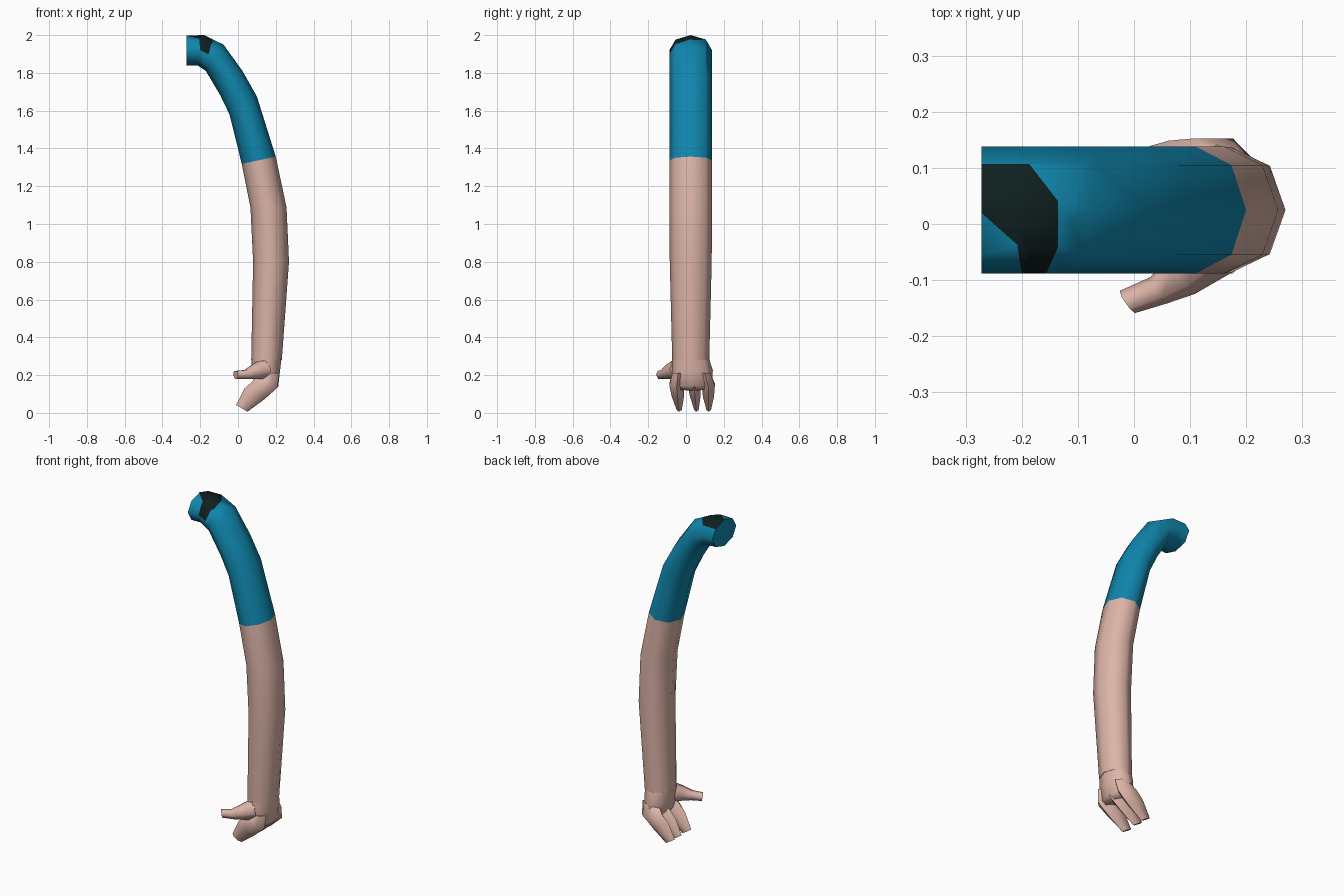
import bpy, bmesh, math
from mathutils import Vector

if "Cube" in bpy.data.objects:
    bpy.data.objects.remove(bpy.data.objects["Cube"])


def material(name, rgb):
    m = bpy.data.materials.new(name)
    m.diffuse_color = (*rgb, 1)
    m.use_nodes = True
    m.node_tree.nodes["Principled BSDF"].inputs["Base Color"].default_value = m.diffuse_color
    return m


SKIN = material("skin", (0.72, 0.46, 0.39))
TEAL = material("teal", (0.005, 0.24, 0.42))
DARK = material("near_black", (0.005, 0.014, 0.014))


def ring(outer, inner, yc, ry, sides=8):
    """Ellipse spanning two (x, z) points, with half width ry along y."""
    o, i = Vector((outer[0], yc, outer[1])), Vector((inner[0], yc, inner[1]))
    c, h, w = (o + i) / 2, (o - i) / 2, Vector((0, ry, 0))
    return [c + h * math.cos(a) + w * math.sin(a)
            for a in (math.tau * k / sides for k in range(sides))]


def loft(name, rings, mats, paint=None):
    """Skin a list of rings, cap both ends, and shade smooth."""
    bm = bmesh.new()
    loops = [[bm.verts.new(p) for p in r] for r in rings]
    n = len(loops[0])
    for a, b in zip(loops, loops[1:]):
        for k in range(n):
            bm.faces.new((a[k], a[(k + 1) % n], b[(k + 1) % n], b[k]))
    bm.faces.new(loops[0])
    bm.faces.new(loops[-1])
    bmesh.ops.recalc_face_normals(bm, faces=bm.faces)
    if paint:
        paint(bm)
    me = bpy.data.meshes.new(name)
    bm.to_mesh(me)
    bm.free()
    for m in mats:
        me.materials.append(m)
    ob = bpy.data.objects.new(name, me)
    bpy.context.collection.objects.link(ob)
    bpy.ops.object.select_all(action='DESELECT')
    ob.select_set(True)
    bpy.context.view_layer.objects.active = ob
    bpy.ops.object.shade_smooth_by_angle(angle=math.radians(62))
    return ob


# dark shoulder patch: cut by vertical planes given as two (x, y) points each
RIGHT = [((-.19, .11), (-.135, .04)), ((-.135, .04), (-.135, -.04)), ((-.135, -.04), (-.157, -.09))]
LEFT = [((-.27, .018), (-.208, -.037)), ((-.208, -.037), (-.20, -.088))]
BACK = [((-.27, .107), (-.19, .107))]


def side(line, p):
    (x1, y1), (x2, y2) = line
    return (x2 - x1) * (p.y - y1) - (y2 - y1) * (p.x - x1)


def paint_patch(bm):
    def top_faces():
        return [f for f in bm.faces if f.normal.z > 0.15 and f.calc_center_median().x < -0.04]
    for (x1, y1), (x2, y2) in RIGHT + LEFT + BACK:
        fs = top_faces()
        geom = list({g for f in fs for g in (*f.verts, *f.edges)}) + fs
        bmesh.ops.bisect_plane(bm, geom=geom, dist=1e-4, plane_co=(x1, y1, 0),
                               plane_no=(y2 - y1, x1 - x2, 0))
        bm.normal_update()
    for f in top_faces():
        c = f.calc_center_median()
        if (all(side(l, c) < 0 for l in RIGHT) and any(side(l, c) > 0 for l in LEFT)
                and side(BACK[0], c) < 0):
            f.material_index = 1


# sleeve, from the shoulder to the cuff
sleeve = [((-.272, 1.998), (-.272, 1.84)), ((-.18, 2.0), (-.215, 1.84)),
          ((-.077, 1.95), (-.17, 1.81)), ((.024, 1.81), (-.093, 1.68)),
          ((.10, 1.675), (-.045, 1.58)), ((.20, 1.357), (.02, 1.318))]
loft("sleeve", [ring(o, i, .025, .113) for o, i in sleeve], [TEAL, DARK], paint_patch)

# bare arm, from the cuff to the wrist
arm = [((.20, 1.357), (.02, 1.318), .113), ((.257, 1.087), (.066, 1.087), .113),
       ((.27, .80), (.08, .80), .111), ((.232, .28), (.07, .28), .098)]
loft("arm", [ring(o, i, .025, w) for o, i, w in arm], [SKIN])

# palm
palm = [((.230, .285), (.07, .285), .025, .098), ((.222, .22), (.075, .23), .03, .112),
        ((.213, .14), (.085, .16), .032, .105), ((.185, .118), (.10, .14), .032, .085)]
loft("palm", [ring(*p) for p in palm], [SKIN])

# three curled fingers: centre y at the knuckle and tip, and half width
for k, (y0, y1, w) in enumerate([(-.05, -.036, .044), (.043, .055, .038), (.118, .120, .040)]):
    loft(f"finger_{k + 1}", [
        ring((.218, .21), (.11, .21), y0 * .85, w * .8, 6),
        ring((.210, .135), (.075, .165), y0, w, 6),
        ring((.140, .072), (.035, .13), (y0 + y1) / 2, w * .85, 6),
        ring((.050, .006), (-.01, .042), y1, w * .35, 6)], [SKIN])

# thumb, pointing sideways across the palm
thumb = [((.14, -.035, .23), .062), ((.085, -.09, .215), .042),
         ((.045, -.118, .203), .028), ((-.012, -.139, .201), .024)]
axis = (Vector(thumb[-1][0]) - Vector(thumb[0][0])).normalized()
across = axis.cross(Vector((0, 0, 1))).normalized()
up = across.cross(axis)
loft("thumb", [[Vector(c) + r * (across * math.cos(a) + up * math.sin(a))
                for a in (math.tau * k / 6 for k in range(6))] for c, r in thumb], [SKIN])
